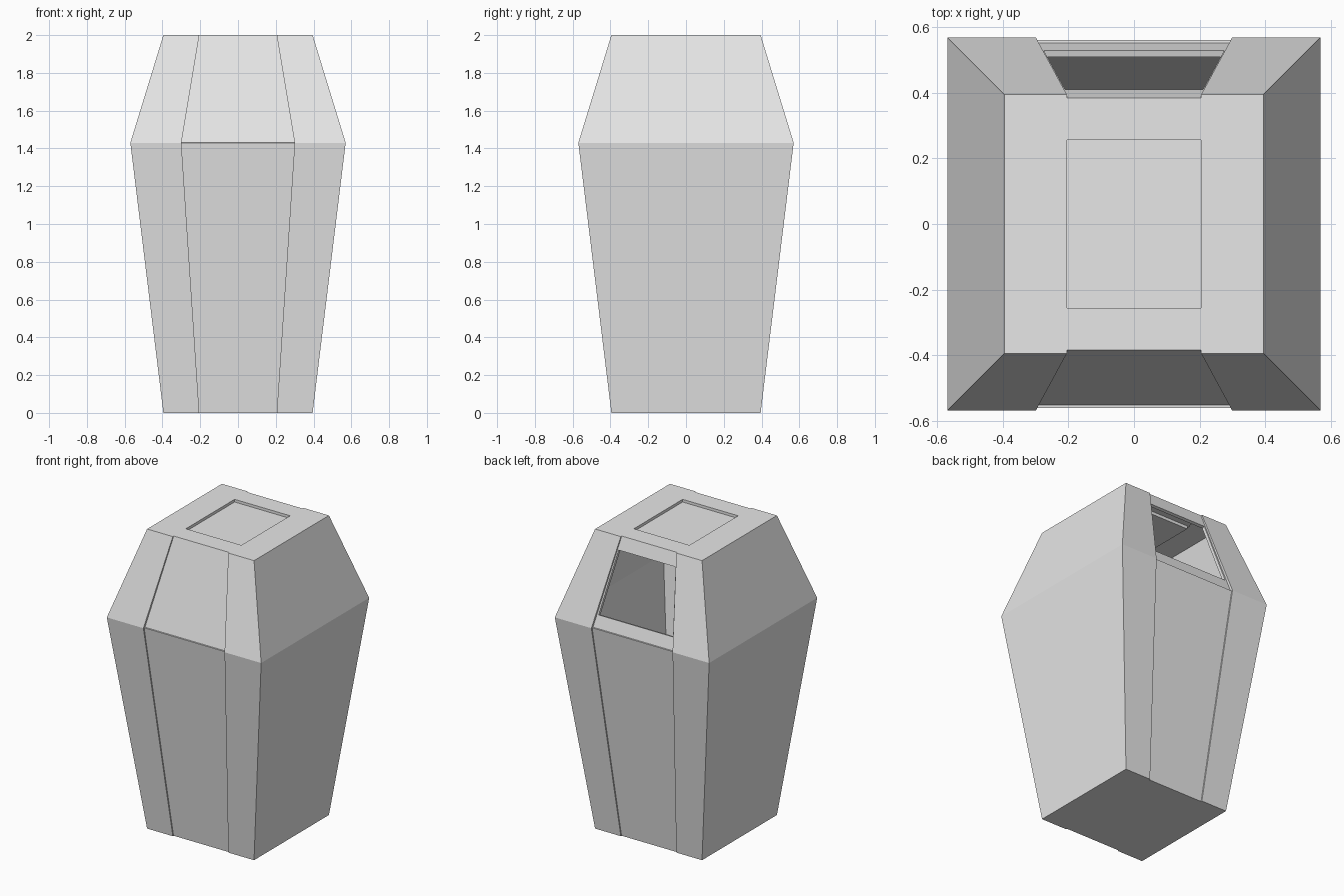
import bpy, bmesh
from mathutils import Vector

if "Cube" in bpy.data.objects:
    bpy.data.objects.remove(bpy.data.objects["Cube"])

grey = bpy.data.materials.new("light_grey")
grey.diffuse_color = (0.8, 0.8, 0.8, 1)
grey.use_nodes = True
grey.node_tree.nodes["Principled BSDF"].inputs["Base Color"].default_value = grey.diffuse_color


def ring(bm, z, h, w, d):
    """Square cross-section with a recessed panel on the front and back."""
    half = [(-h, -h), (-w, -h), (-w, d - h), (w, d - h), (w, -h), (h, -h)]
    pts = half + [(-x, -y) for x, y in half]
    return [bm.verts.new((x, y, z)) for x, y in pts]


def loft(bm, a, b, skip=()):
    n = len(a)
    for i in range(n):
        if i not in skip:
            j = (i + 1) % n
            bm.faces.new((a[i], a[j], b[j], b[i]))


def finish(bm, name, thickness=0):
    bm.normal_update()
    me = bpy.data.meshes.new(name)
    bm.to_mesh(me)
    bm.free()
    me.materials.append(grey)
    ob = bpy.data.objects.new(name, me)
    bpy.context.collection.objects.link(ob)
    if thickness:
        mod = ob.modifiers.new("wall", 'SOLIDIFY')
        mod.thickness = thickness
        mod.offset = -1
    return ob


# Lower bin: tapered tub with recessed front and back panels
bm = bmesh.new()
low = ring(bm, 0, 0.395, 0.205, 0.008)
rim = ring(bm, 1.43, 0.57, 0.30, 0.008)
loft(bm, low, rim)
bm.faces.new(list(reversed(low)))
finish(bm, "lower_bin", 0.02)

# Hood: tapers inward, with an opening in the back panel
bm = bmesh.new()
a = ring(bm, 1.43, 0.57, 0.30, 0.017)
b = ring(bm, 2.0, 0.395, 0.205, 0.010)
loft(bm, a, b, skip=(8,))
outer = [a[8], a[9], b[9], b[8]]


def on_panel(s, t):
    lower = a[8].co.lerp(a[9].co, s)
    upper = b[8].co.lerp(b[9].co, s)
    return bm.verts.new(lower.lerp(upper, t))


hole = [on_panel(s, t) for s, t in ((.02, .14), (.98, .14), (.98, .85), (.02, .85))]
loft(bm, outer, hole)

# Hood top with a sunken rectangle for the lid
corners = [(-.205, -.257), (.205, -.257), (.205, .257), (-.205, .257)]
edge = [bm.verts.new((x, y, 2.0)) for x, y in corners]
sunk = [bm.verts.new((x, y, 1.982)) for x, y in corners]
bm.faces.new((b[2], b[3], edge[1], edge[0]))
bm.faces.new(b[3:9] + [edge[2], edge[1]])
bm.faces.new((b[8], b[9], edge[3], edge[2]))
bm.faces.new(b[9:] + b[:3] + [edge[0], edge[3]])
loft(bm, edge, sunk)
finish(bm, "hood", 0.02)

# Lid plate filling the bottom of the sunken rectangle
bm = bmesh.new()
bmesh.ops.create_cube(bm, size=1)
for v in bm.verts:
    v.co = Vector((v.co.x * 0.41, v.co.y * 0.514, 1.972 + v.co.z * 0.02))
finish(bm, "top_lid")
